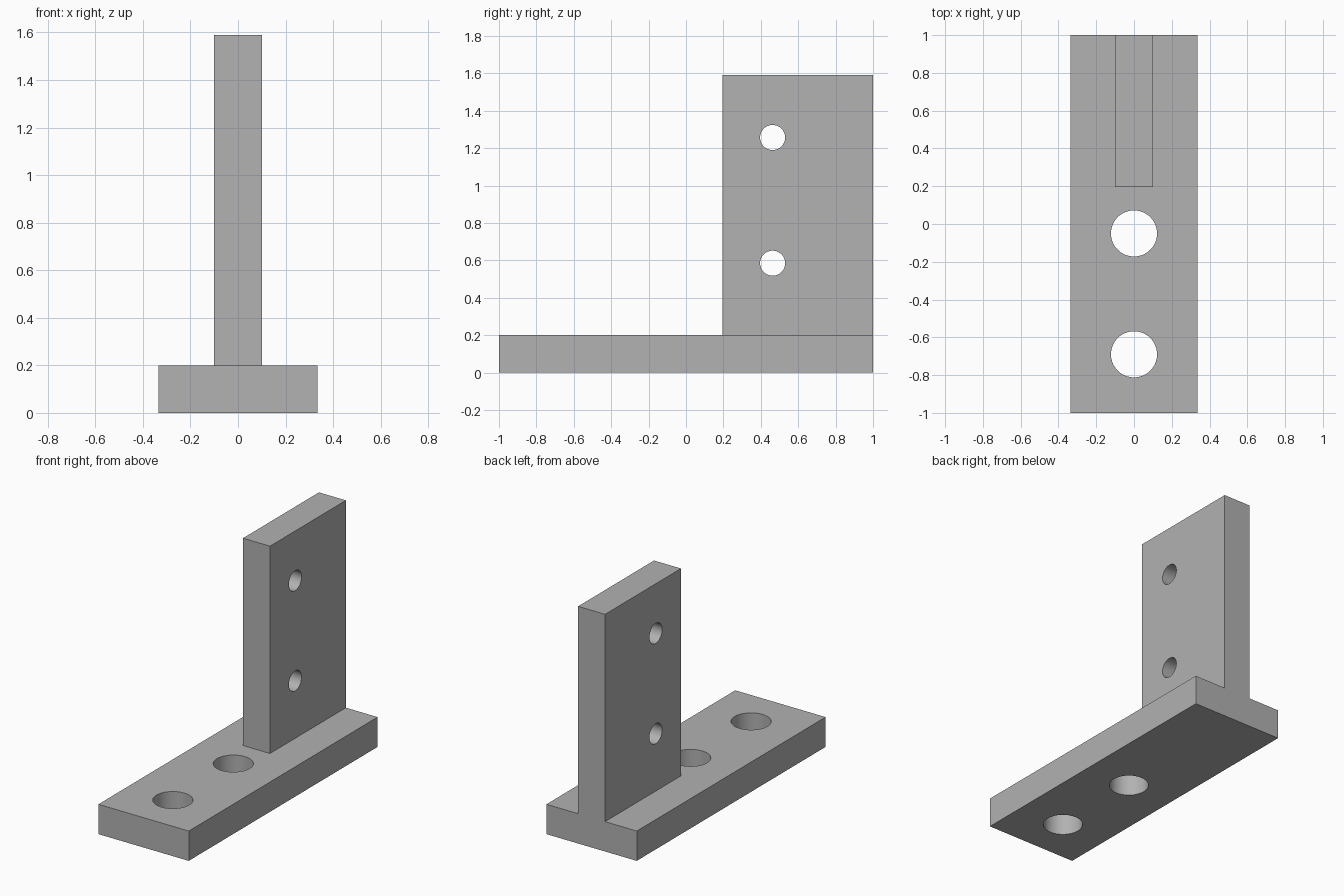
import bpy
import math

if "Cube" in bpy.data.objects:
    bpy.data.objects.remove(bpy.data.objects["Cube"], do_unlink=True)

# Single plain grey finish
grey = bpy.data.materials.new("plain_grey")
grey.use_nodes = True
colour = (0.445, 0.445, 0.445, 1)
grey.diffuse_color = colour
grey.node_tree.nodes["Principled BSDF"].inputs["Base Color"].default_value = colour


def box(name, low, high):
    centre = [(a + b) / 2 for a, b in zip(low, high)]
    bpy.ops.mesh.primitive_cube_add(size=1, location=centre)
    obj = bpy.context.object
    obj.name = name
    obj.scale = [b - a for a, b in zip(low, high)]
    bpy.ops.object.transform_apply(location=True, rotation=True, scale=True)
    obj.data.materials.append(grey)
    return obj


def cylinder(name, radius, location, rotation):
    bpy.ops.mesh.primitive_cylinder_add(vertices=64, radius=radius, depth=0.6,
                                        location=location, rotation=rotation)
    obj = bpy.context.object
    obj.name = name
    obj.data.materials.append(grey)
    return obj


def combine(target, tool, operation):
    mod = target.modifiers.new(tool.name, 'BOOLEAN')
    mod.operation = operation
    mod.solver = 'EXACT'
    mod.object = tool
    bpy.context.view_layer.objects.active = target
    bpy.ops.object.modifier_apply(modifier=mod.name)
    bpy.data.objects.remove(tool, do_unlink=True)


# Flat base with an upright plate fused flush to its back end
bracket = box("bracket", (-0.335, -1, 0), (0.335, 1, 0.2))
plate = box("upright_plate", (-0.1, 0.196, 0.1), (0.1, 1, 1.59))
combine(bracket, plate, 'UNION')

# Large vertical holes through the base
for y in (-0.05, -0.69):
    combine(bracket, cylinder("base_hole", 0.122, (0, y, 0.1), (0, 0, 0)), 'DIFFERENCE')

# Small sideways holes through the upright plate
for z in (0.585, 1.257):
    combine(bracket, cylinder("plate_hole", 0.067, (0, 0.463, z),
                              (0, math.pi / 2, 0)), 'DIFFERENCE')

# Smooth the bores, keep the edges crisp
bpy.ops.object.select_all(action='DESELECT')
bracket.select_set(True)
bpy.context.view_layer.objects.active = bracket
bpy.ops.object.shade_smooth_by_angle(angle=math.radians(30))
